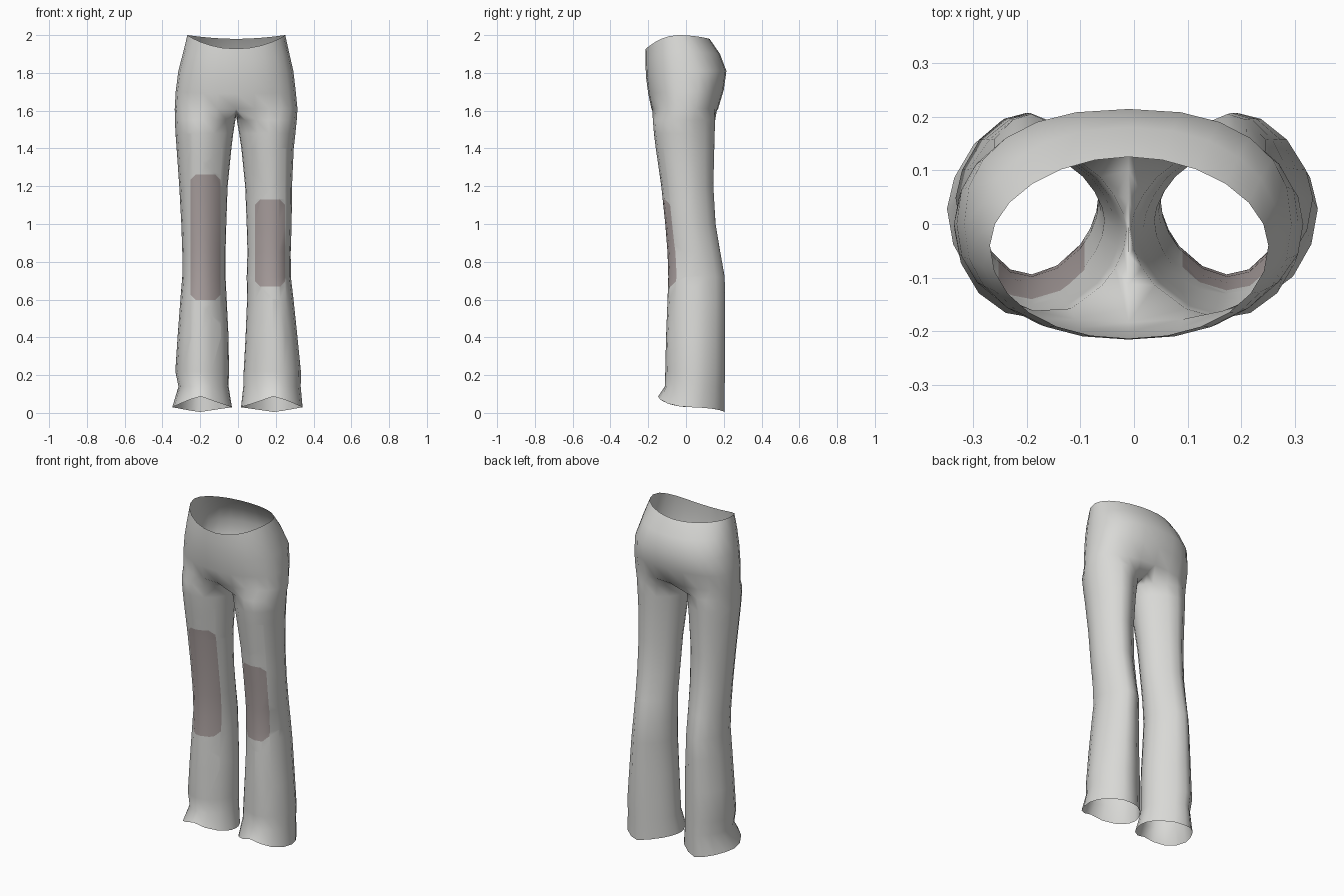
import bpy, bmesh
from math import sin, cos, pi, radians
from mathutils import Vector

if "Cube" in bpy.data.objects:
    bpy.data.objects.remove(bpy.data.objects["Cube"], do_unlink=True)


def make_material(name, rgb):
    m = bpy.data.materials.new(name)
    m.use_nodes = True
    m.diffuse_color = (*rgb, 1)
    m.node_tree.nodes["Principled BSDF"].inputs["Base Color"].default_value = (*rgb, 1)
    return m


OUTER, SEAM, MID = 13, 5, -0.01
WRAP = radians(50)      # how far the outer panel wraps round to the inner leg


def power(v, p):
    return abs(v) ** p * (1 if v >= 0 else -1)


def oval(angle, x_in, x_out, y0, y1, yc, z_front, z_side, z_back, p_front, p_back, ridge=0):
    """Point on an oval; angle 0 is front, pi/2 is the outer side, pi is back.
    A ridge shifts the front and back creases outward and peaks the hem there."""
    p = p_front if cos(angle) > 0 else p_back
    c, s = power(cos(angle), p), power(sin(angle), p)
    y = yc + c * (y0 - yc) if c > 0 else yc - c * (y1 - yc)
    lift = 1 - abs(s) if ridge else c * c
    z = z_side + ((z_front if c > 0 else z_back) - z_side) * lift
    x = (x_in + x_out) / 2 + s * (x_out - x_in) / 2
    return Vector((x + ridge * c * c, y, z))


# Hips: right x, left x, front y, back y, centre y, front/side/back z, front/back roundness
HIPS = [
    (-0.268, 0.250, -0.213, 0.125, -0.04, 1.928, 2.0, 1.98, 0.95, 1.05),
    (-0.290, 0.270, -0.215, 0.180, -0.02, 1.87, 1.91, 1.90, 0.88, 0.92),
    (-0.316, 0.293, -0.212, 0.214, 0.0, 1.78, 1.81, 1.81, 0.88, 0.84),
    (-0.330, 0.306, -0.200, 0.200, 0.0, 1.69, 1.70, 1.71, 0.88, 0.84),
    (-0.335, 0.315, -0.183, 0.170, 0.0, 1.61, 1.61, 1.61, 0.88, 0.88),
]
# Legs: height, right outer/inner x, left inner/outer x, front y, back y
LEGS = [
    (1.55, -0.334, -0.014, -0.006, 0.311, -0.176, 0.155),
    (1.48, -0.331, -0.025, 0.006, 0.304, -0.170, 0.152),
    (1.40, -0.325, -0.035, 0.018, 0.295, -0.160, 0.150),
    (1.20, -0.311, -0.055, 0.038, 0.286, -0.131, 0.145),
    (1.00, -0.300, -0.062, 0.046, 0.284, -0.110, 0.157),
    (0.85, -0.295, -0.066, 0.050, 0.279, -0.098, 0.182),
    (0.72, -0.295, -0.066, 0.046, 0.280, -0.094, 0.205),
    (0.60, -0.305, -0.060, 0.048, 0.294, -0.098, 0.207),
    (0.40, -0.320, -0.050, 0.040, 0.315, -0.106, 0.207),
    (0.22, -0.332, -0.048, 0.030, 0.333, -0.110, 0.207),
    (0.14, -0.315, -0.050, 0.028, 0.332, -0.112, 0.205),
]
CUFF = (0.03, -0.348, -0.032, 0.016, 0.342, -0.148, 0.205)

bm = bmesh.new()


def stitch(upper, lower, closed, flip):
    n = len(upper)
    for i in range(n if closed else n - 1):
        j = (i + 1) % n
        f = [upper[i], lower[i], lower[j], upper[j]]
        bm.faces.new(f[::-1] if flip else f)


# Hip panels, sharing the centre front and centre back vertices
panels = {-1: [], 1: []}
for xr, xl, *rest in HIPS:
    for side, x in ((-1, xr), (1, xl)):
        pts = [oval(pi * i / (OUTER - 1), 2 * MID - x, x, *rest) for i in range(OUTER)]
        row = [bm.verts.new(p) for p in pts[1:-1]]
        if side < 0:
            ends = [bm.verts.new(pts[0]), bm.verts.new(pts[-1])]
        panels[side].append([ends[0]] + row + [ends[1]])
for side, rows in panels.items():
    for a, b in zip(rows, rows[1:]):
        stitch(a, b, False, side < 0)

# Crotch seam, back to front
front, back = panels[1][-1][0], panels[1][-1][-1]
seam = []
for i in range(1, SEAM + 1):
    u = i / (SEAM + 1)
    y = (back.co.y + (front.co.y - back.co.y) * u) * 0.9
    seam.append(bm.verts.new((MID, y, 1.572 + 0.035 * (2 * u - 1) ** 2)))

# Trouser legs with slanted cuffs
angles = [-WRAP + (pi + 2 * WRAP) * i / (OUTER - 1) for i in range(OUTER)]
angles += [pi + WRAP + (pi - 2 * WRAP) * i / (SEAM + 1) for i in range(1, SEAM + 1)]
for side in (-1, 1):
    previous = panels[side][-1] + seam
    for leg in LEGS + [CUFF]:
        z, ro, ri, li, lo, y0, y1 = leg
        inner, outer = (ri, ro) if side < 0 else (li, lo)
        zs = (0.09, z, 0.004) if leg is CUFF else (z, z, z)
        ring = [bm.verts.new(oval(a, inner, outer, y0, y1, (y0 + y1) / 2, *zs,
                                  1.06, 1.2, side * 0.015)) for a in angles]
        stitch(previous, ring, True, side < 0)
        previous = ring

# Knee patches: cut the outline with bevelled corners, then colour the inside
for x0, x1, z0, z1 in ((-0.252, -0.092, 0.598, 1.262), (0.09, 0.25, 0.668, 1.13)):
    cx, cz, hx, hz = (x0 + x1) / 2, (z0 + z1) / 2, (x1 - x0) / 2, (z1 - z0) / 2
    planes = []
    for sx in (-1, 1):
        planes.append((Vector((cx + sx * hx, 0, cz)), Vector((sx, 0, 0))))
        planes.append((Vector((cx, 0, cz + sx * hz)), Vector((0, 0, sx))))
        for sz in (-1, 1):
            planes.append((Vector((cx + sx * (hx - 0.014), 0, cz + sz * (hz - 0.014))),
                           Vector((sx, 0, sz)).normalized()))

    def near(f):
        c = f.calc_center_median()
        return c.y < 0.03 and c.x * cx > 0 and abs(c.z - cz) < hz + 0.2

    for co, no in planes:
        faces = [f for f in bm.faces if near(f)]
        geom = set(faces)
        for f in faces:
            geom.update(f.edges)
            geom.update(f.verts)
        bmesh.ops.bisect_plane(bm, geom=list(geom), plane_co=co, plane_no=no)
    for f in bm.faces:
        c = f.calc_center_median()
        if near(f) and all((c - co).dot(no) < 0 for co, no in planes):
            f.material_index = 1

for f in bm.faces:
    f.smooth = True
mesh = bpy.data.meshes.new("trousers")
bm.to_mesh(mesh)
bm.free()
mesh.materials.append(make_material("light grey cloth", (0.69, 0.69, 0.67)))
mesh.materials.append(make_material("worn knee patch", (0.42, 0.365, 0.36)))
trousers = bpy.data.objects.new("trousers", mesh)
bpy.context.collection.objects.link(trousers)
